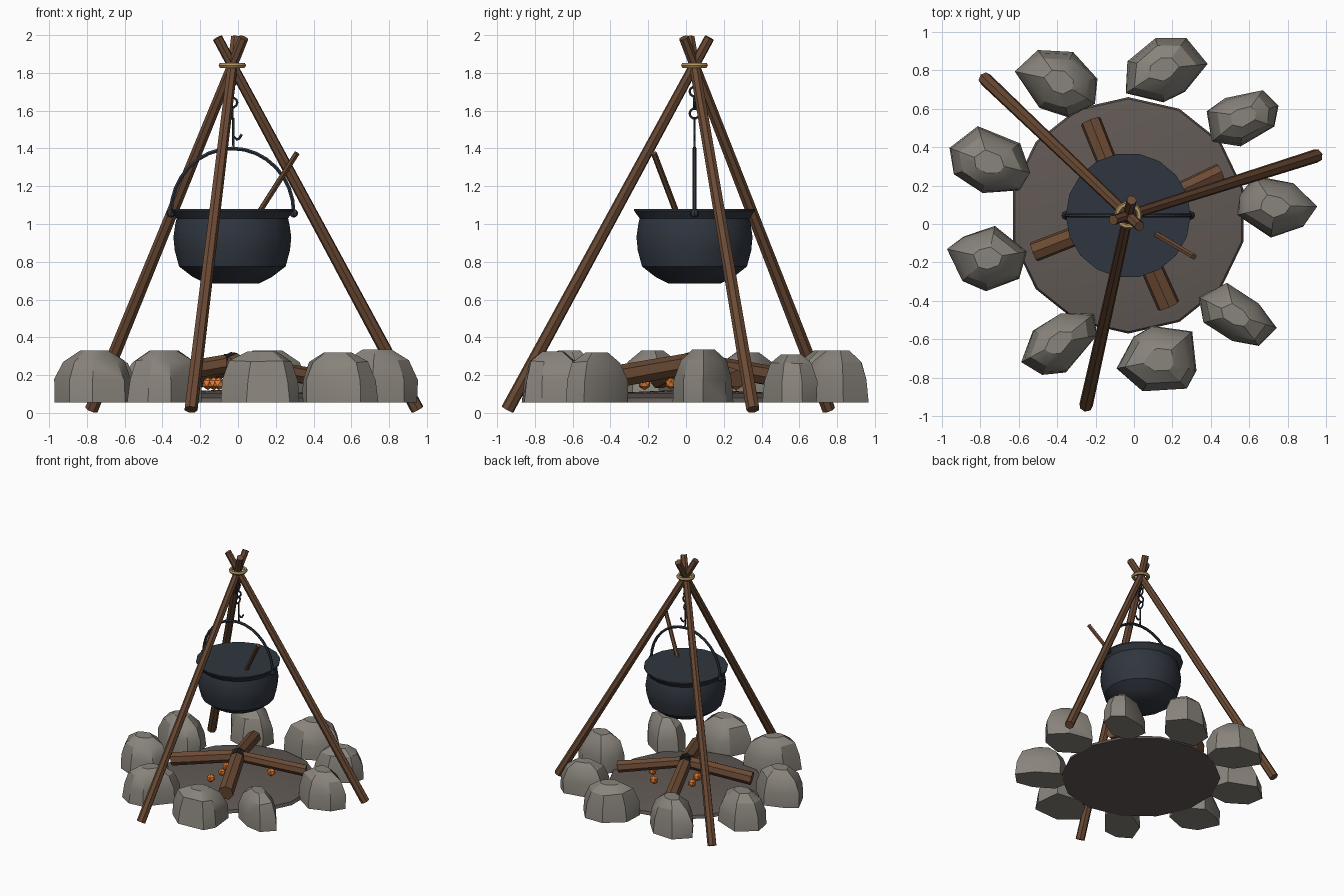
import bpy, bmesh, math, random
from mathutils import Vector, Matrix

if "Cube" in bpy.data.objects:
    bpy.data.objects.remove(bpy.data.objects["Cube"])

random.seed(4)
HUB = Vector((-0.03, 0.045, 0))


def material(name, rgb):
    m = bpy.data.materials.new(name)
    m.diffuse_color = (*rgb, 1)
    m.use_nodes = True
    m.node_tree.nodes["Principled BSDF"].inputs["Base Color"].default_value = m.diffuse_color
    return m


STONE = material("stone", (0.25, 0.23, 0.20))
WOOD = material("wood", (0.15, 0.07, 0.035))
IRON = material("iron", (0.03, 0.037, 0.05))
ASH = material("ash", (0.12, 0.10, 0.09))
CHAR = material("char", (0.015, 0.015, 0.015))
EMBER = material("ember", (0.8, 0.2, 0.03))
ROPE = material("rope", (0.45, 0.30, 0.12))


def add(name, bm, mat):
    bmesh.ops.recalc_face_normals(bm, faces=bm.faces)
    me = bpy.data.meshes.new(name)
    bm.to_mesh(me)
    bm.free()
    me.materials.append(mat)
    ob = bpy.data.objects.new(name, me)
    bpy.context.collection.objects.link(ob)
    return ob


def rod(name, a, b, r1, r2, mat, sides=7):
    a, b = Vector(a), Vector(b)
    d = b - a
    mx = Matrix.Translation((a + b) / 2) @ d.to_track_quat('Z', 'Y').to_matrix().to_4x4()
    bm = bmesh.new()
    bmesh.ops.create_cone(bm, cap_ends=True, segments=sides, radius1=r1, radius2=r2,
                          depth=d.length, matrix=mx)
    return add(name, bm, mat)


def lathe(name, profile, sides, mat, start=0.0):
    # profile runs from axis to axis; single points close the ends
    bm = bmesh.new()
    rings = []
    for r, z in profile:
        n = sides if r > 0 else 1
        rings.append([bm.verts.new(HUB + Vector((r * math.cos(start + math.tau * i / sides),
                                                 r * math.sin(start + math.tau * i / sides), z)))
                      for i in range(n)])
    for p, q in zip(rings, rings[1:]):
        for i in range(sides):
            j = (i + 1) % sides
            quad = [p[i % len(p)], p[j % len(p)], q[j % len(q)], q[i % len(q)]]
            bm.faces.new(list(dict.fromkeys(quad)))
    return add(name, bm, mat)


def tube(name, pts, r, mat, cyclic=False):
    cu = bpy.data.curves.new(name, 'CURVE')
    cu.dimensions = '3D'
    cu.bevel_depth, cu.bevel_resolution, cu.use_fill_caps = r, 1, True
    sp = cu.splines.new('POLY')
    sp.points.add(len(pts) - 1)
    for p, co in zip(sp.points, pts):
        p.co = (*co, 1)
    sp.use_cyclic_u = cyclic
    cu.materials.append(mat)
    ob = bpy.data.objects.new(name, cu)
    bpy.context.collection.objects.link(ob)
    return ob


def ring(name, z, rad, r, u, v, mat, n=12):
    c = HUB + Vector((0, 0, z))
    pts = [c + rad * (math.cos(math.tau * i / n) * Vector(u) + math.sin(math.tau * i / n) * Vector(v))
           for i in range(n)]
    return tube(name, pts, r, mat, True)


# Ash bed
lathe("ash_bed", [(0, 0.055), (0.615, 0.055), (0.605, 0.08), (0.45, 0.105), (0, 0.125)],
      14, ASH, math.pi / 2)


# Ring of stones: centre x, y, half width, half depth, shear, top
def stone(name, x, y, hx, hy, shear, top):
    h = top - 0.055
    n = 7
    start = random.random() * 6
    spokes = [(start + math.tau * (i + random.uniform(-0.22, 0.22)) / n, random.uniform(0.9, 1.1))
              for i in range(n)]
    pts = []
    for s, t in ((1.0, 0), (0.97, 0.45), (0.76, 0.83), (0.36, 1)):
        for a, r in spokes:
            k = s * r * random.uniform(0.96, 1.04)
            px, py = k * math.cos(a), k * math.sin(a)
            z = t * random.uniform(0.93, 1.0) if t < 1 else 1.0
            pts.append(Vector((px, py + shear * px, 0.055 + h * z)))
    for ax, c, half in ((0, x, hx), (1, y, hy)):
        lo, hi = min(p[ax] for p in pts), max(p[ax] for p in pts)
        for p in pts:
            p[ax] = c + half * (2 * (p[ax] - lo) / (hi - lo) - 1)
    bm = bmesh.new()
    for p in pts:
        bm.verts.new(p)
    res = bmesh.ops.convex_hull(bm, input=bm.verts)
    junk = {g for g in res["geom_interior"] + res["geom_unused"] if isinstance(g, bmesh.types.BMVert)}
    bmesh.ops.delete(bm, geom=list(junk), context='VERTS')
    bmesh.ops.dissolve_limit(bm, angle_limit=0.12, verts=bm.verts, edges=bm.edges)
    add(name, bm, STONE)


for i, s in enumerate([(-0.405, 0.73, 0.215, 0.175, -0.3, 0.33), (0.17, 0.80, 0.213, 0.167, 0.2, 0.33),
                       (0.565, 0.55, 0.187, 0.146, 0.3, 0.31), (0.745, 0.09, 0.208, 0.161, -0.1, 0.335),
                       (0.54, -0.47, 0.203, 0.164, -0.5, 0.32), (0.117, -0.70, 0.208, 0.17, 0, 0.325),
                       (-0.39, -0.625, 0.197, 0.16, 0.5, 0.33), (-0.765, -0.18, 0.208, 0.17, 0, 0.33),
                       (-0.75, 0.335, 0.21, 0.174, -0.2, 0.32)]):
    stone(f"stone_{i + 1}", *s)

# Tripod poles crossing at the lashing
apex = HUB + Vector((0, 0, 1.84))
for i, (x, y) in enumerate([(-0.25, -0.945), (0.95, 0.355), (-0.775, 0.755)]):
    foot = Vector((x, y, 0.018))
    rod(f"tripod_pole_{i + 1}", foot, foot + (apex - foot) * 1.08, 0.036, 0.027, WOOD)
ring("rope_lashing", 1.84, 0.058, 0.015, (1, 0, 0), (0, 1, 0), ROPE, 14)

# Logs with charred inner ends
for i, (x, y, r) in enumerate([(-0.225, 0.535, 0.056), (0.45, 0.27, 0.048),
                               (0.18, -0.425, 0.062), (-0.52, -0.145, 0.054)]):
    outer, inner = Vector((x, y, 0.18)), HUB + Vector((0, 0, 0.265))
    d = (inner - outer).normalized()
    rod(f"log_{i + 1}", outer, inner - d * 0.03, r, r * 0.92, WOOD)
    rod(f"charred_end_{i + 1}", inner - d * 0.04, inner + d * 0.03, r * 0.97, r * 0.85, CHAR)

# Embers
for i, (x, y) in enumerate([(-0.10, -0.22), (-0.095, -0.08), (0.218, 0.138),
                            (0.115, 0.265), (-0.158, 0.143), (-0.126, 0.03)]):
    bm = bmesh.new()
    bmesh.ops.create_icosphere(bm, subdivisions=1, radius=random.uniform(0.03, 0.042),
                               matrix=Matrix.Translation((x, y, 0.155)))
    add(f"ember_{i + 1}", bm, EMBER)

# Cauldron
lathe("cauldron", [(0, 0.685), (0.14, 0.685), (0.21, 0.72), (0.282, 0.775), (0.305, 0.86), (0.312, 0.93),
                   (0.302, 1.0), (0.295, 1.03), (0.325, 1.07), (0.325, 1.08), (0, 1.08)], 18, IRON)

# Bail handle with end knobs
tube("bail_handle", [HUB + Vector((0.325 * math.cos(math.pi * i / 16), 0,
                                   1.06 + 0.34 * math.sin(math.pi * i / 16))) for i in range(17)],
     0.011, IRON)
for side, s in (("left", -1), ("right", 1)):
    bm = bmesh.new()
    bmesh.ops.create_uvsphere(bm, u_segments=8, v_segments=6, radius=0.023,
                              matrix=Matrix.Translation(HUB + Vector((0.325 * s, 0, 1.057))))
    add(f"handle_knob_{side}", bm, IRON)

# Chain links and hook
for i in range(5):
    u = (1, 0, 0) if i % 2 else (0, 1, 0)
    ring(f"chain_link_{i + 1}", 1.585 + 0.058 * i, 0.026, 0.007, u, (0, 0, 1), IRON, 10)
tube("pot_hook", [HUB + Vector((x, 0, z)) for x, z in
                  ((0.005, 1.56), (0.005, 1.42), (0.012, 1.402), (0.005, 1.47), (0.022, 1.447),
                   (0.036, 1.452), (0.05, 1.475))], 0.007, IRON)

# Stirring stick
rod("stirring_stick", (0.085, -0.035, 1.02), (0.312, -0.17, 1.375), 0.016, 0.016, WOOD, 6)

# Convert tubes to mesh and keep hard edges sharp
bpy.ops.object.select_all(action='SELECT')
bpy.context.view_layer.objects.active = bpy.data.objects["bail_handle"]
bpy.ops.object.convert(target='MESH')
bpy.ops.object.select_all(action='SELECT')
bpy.ops.object.shade_smooth_by_angle(angle=math.radians(30))
